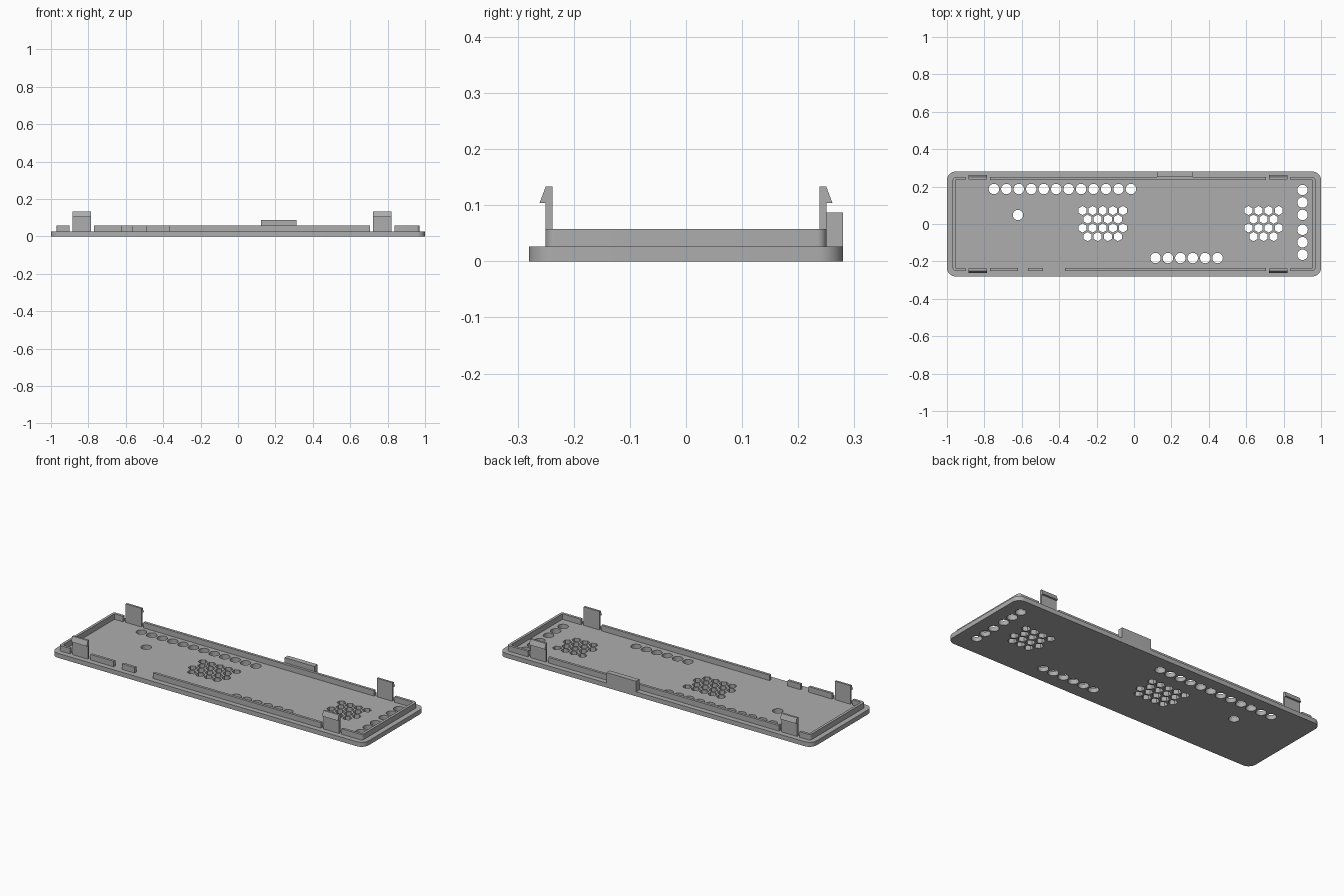
import bpy
import bmesh
import math

cube = bpy.data.objects.get("Cube")
if cube:
    bpy.data.objects.remove(cube, do_unlink=True)

# Single grey plastic
grey = bpy.data.materials.new("grey_plastic")
grey.use_nodes = True
colour = (0.42, 0.42, 0.42, 1)
grey.diffuse_color = colour
grey.node_tree.nodes["Principled BSDF"].inputs["Base Color"].default_value = colour

PLATE_TOP = 0.026
RIM_TOP = 0.058


def make_object(name, bm):
    bmesh.ops.recalc_face_normals(bm, faces=bm.faces)
    mesh = bpy.data.meshes.new(name)
    bm.to_mesh(mesh)
    bm.free()
    obj = bpy.data.objects.new(name, mesh)
    bpy.context.collection.objects.link(obj)
    mesh.materials.append(grey)
    return obj


def add_prism(bm, points, depth):
    """Extrude a closed outline of 3D points along the depth vector."""
    face = bm.faces.new([bm.verts.new(p) for p in points])
    result = bmesh.ops.extrude_face_region(bm, geom=[face])
    verts = [g for g in result["geom"] if isinstance(g, bmesh.types.BMVert)]
    bmesh.ops.translate(bm, vec=depth, verts=verts)


def add_box(bm, x0, x1, y0, y1, z0, z1):
    add_prism(bm, [(x0, y0, z0), (x1, y0, z0), (x1, y1, z0), (x0, y1, z0)],
              (0, 0, z1 - z0))


def add_hole(bm, x, y, radius, sides):
    points = []
    for i in range(sides):
        a = math.pi / 2 + i * math.tau / sides
        points.append((x + radius * math.cos(a), y + radius * math.sin(a), -0.02))
    add_prism(bm, points, (0, 0, 0.08))


def rounded_rectangle(half_x, half_y, radius, z, steps=8):
    points = []
    for quarter, (sx, sy) in enumerate([(1, 1), (-1, 1), (-1, -1), (1, -1)]):
        for i in range(steps + 1):
            a = (quarter + i / steps) * math.pi / 2
            points.append((sx * (half_x - radius) + radius * math.cos(a),
                           sy * (half_y - radius) + radius * math.sin(a), z))
    return points


def cut(obj, cutter_bm):
    cutter = make_object("cutter", cutter_bm)
    cutter.hide_render = True
    mod = obj.modifiers.new("cut", "BOOLEAN")
    mod.operation = "DIFFERENCE"
    mod.solver = "EXACT"
    mod.object = cutter
    select(obj)
    bpy.ops.object.modifier_apply(modifier=mod.name)
    bpy.data.objects.remove(cutter, do_unlink=True)


def select(obj):
    bpy.ops.object.select_all(action="DESELECT")
    obj.select_set(True)
    bpy.context.view_layer.objects.active = obj


def smooth(obj):
    select(obj)
    bpy.ops.object.shade_smooth_by_angle(angle=math.radians(30))


# Base plate with rounded corners
bm = bmesh.new()
add_prism(bm, rounded_rectangle(1, 0.28, 0.045, 0), (0, 0, PLATE_TOP))
plate = make_object("base_plate", bm)

# Round holes: back row, front row, side column and one single hole
holes = bmesh.new()
round_spots = [(-0.749 + 0.0666 * i, 0.187) for i in range(12)]
round_spots += [(0.115 + 0.0664 * i, -0.182) for i in range(6)]
round_spots += [(0.901, start - 0.0667 * i) for start in (0.182, -0.031) for i in range(3)]
round_spots.append((-0.62, 0.048))
for x, y in round_spots:
    add_hole(holes, x, y, 0.028, 24)

# Two staggered grilles of hexagonal holes
for left, count in ((-0.275, 5), (0.612, 4)):
    for row in range(4):
        odd = row % 2
        for i in range(count - odd):
            add_hole(holes, left + 0.054 * (i + odd / 2), 0.072 - 0.0465 * row, 0.0245, 6)
cut(plate, holes)
smooth(plate)

# Raised rim, hollowed and interrupted by gaps
CLIPS = (-0.835, 0.771)
bm = bmesh.new()
add_prism(bm, rounded_rectangle(0.97, 0.25, 0.016, PLATE_TOP), (0, 0, RIM_TOP - PLATE_TOP))
rim = make_object("rim", bm)
bm = bmesh.new()
add_prism(bm, rounded_rectangle(0.955, 0.235, 0.004, 0), (0, 0, 0.1))
cut(rim, bm)
bm = bmesh.new()
for x in CLIPS:
    add_box(bm, x - 0.065, x + 0.065, -0.3, 0.3, 0, 0.1)
for x0, x1 in ((-0.62, -0.568), (-0.486, -0.37)):
    add_box(bm, x0, x1, -0.3, -0.2, 0, 0.1)
cut(rim, bm)
smooth(rim)

# Snap clips with outward hooks
for side, side_name in ((-1, "front"), (1, "back")):
    for x, end_name in zip(CLIPS, ("right", "left")):
        profile = [(0.238, PLATE_TOP), (0.25, PLATE_TOP), (0.25, 0.104),
                   (0.261, 0.104), (0.25, 0.133), (0.238, 0.133)]
        bm = bmesh.new()
        add_prism(bm, [(x - 0.05, side * y, z) for y, z in profile], (0.1, 0, 0))
        make_object(f"{side_name}_{end_name}_clip", bm)

# Tall tab on the back edge
bm = bmesh.new()
add_box(bm, 0.123, 0.313, 0.25, 0.28, PLATE_TOP, 0.087)
make_object("back_tab", bm)
